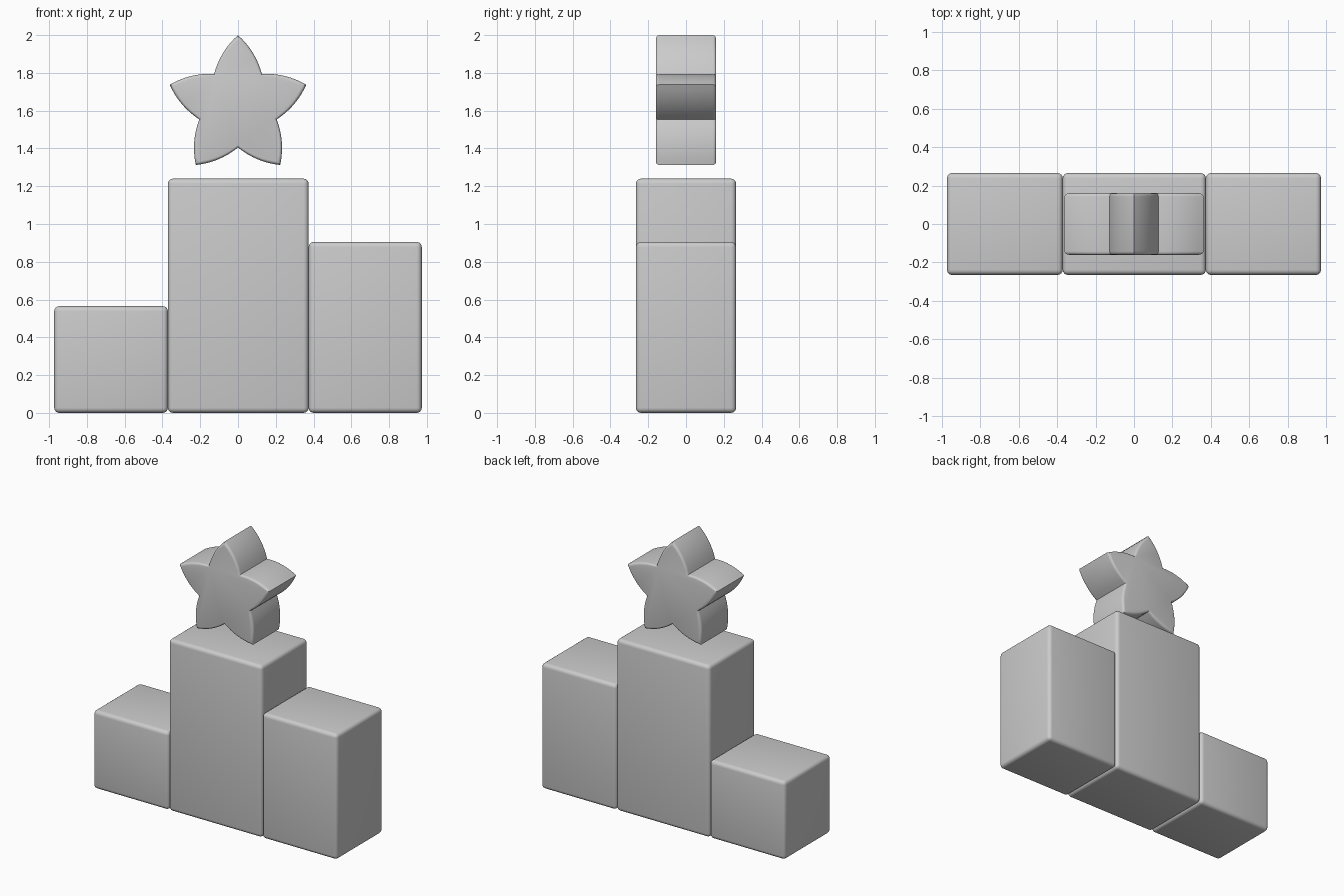
import bpy, bmesh
from math import sin, cos, pi
from mathutils import Vector

if "Cube" in bpy.data.objects:
    bpy.data.objects.remove(bpy.data.objects["Cube"])


def make_object(name, bm):
    bmesh.ops.recalc_face_normals(bm, faces=bm.faces)
    mesh = bpy.data.meshes.new(name)
    bm.to_mesh(mesh)
    bm.free()
    ob = bpy.data.objects.new(name, mesh)
    bpy.context.collection.objects.link(ob)
    return ob


def smooth(ob, angle):
    bpy.ops.object.select_all(action='DESELECT')
    ob.select_set(True)
    bpy.context.view_layer.objects.active = ob
    bpy.ops.object.shade_smooth_by_angle(angle=angle)


# Podium blocks with softly rounded edges
def block(name, x0, x1, height, half_depth=0.265):
    bm = bmesh.new()
    bmesh.ops.create_cube(bm, size=1)
    for v in bm.verts:
        v.co = ((x0 + x1) / 2 + v.co.x * (x1 - x0),
                v.co.y * 2 * half_depth, (v.co.z + 0.5) * height)
    bmesh.ops.bevel(bm, geom=bm.edges[:], offset=0.027, segments=4,
                    profile=0.5, affect='EDGES')
    smooth(make_object(name, bm), 0.6)


block("podium_third_place", -0.973, -0.371, 0.565)
block("podium_first_place", -0.371, 0.374, 1.24)
block("podium_second_place", 0.374, 0.973, 0.905)


# Star outline: bulging sides between blunt tips and inner corners
def star_outline(tip_r=0.38, inner_r=0.215, bulge=0.018, steps=8):
    pts = []
    polar = lambda r, a: Vector((r * sin(a), r * cos(a)))
    for k in range(10):
        a0, a1 = k * pi / 5, (k + 1) * pi / 5
        r0, r1 = (tip_r, inner_r) if k % 2 == 0 else (inner_r, tip_r)
        p, q = polar(r0, a0), polar(r1, a1)
        d = (q - p).normalized()
        out = Vector((-d.y, d.x))
        for i in range(steps):
            t = i / steps
            pts.append(p.lerp(q, t) + out * bulge * 4 * t * (1 - t))
    return pts


# Star body: outline lofted front to back with rounded rims
outline = star_outline()
half, rim, shrink, n = 0.16, 0.018, 0.065, 4
section = [(half - rim * (1 - cos(i * pi / 2 / n)),
            1 - shrink * (1 - sin(i * pi / 2 / n))) for i in range(n + 1)]
section = [(-half + rim * (1 - cos(i * pi / 2 / n)),
            1 - shrink * (1 - sin(i * pi / 2 / n))) for i in range(n + 1)] + section[::-1]
bm = bmesh.new()
rings = [[bm.verts.new((p.x * s, y, 1.62 + p.y * s)) for p in outline]
         for y, s in section]
for a, b in zip(rings, rings[1:]):
    for i in range(len(a)):
        j = (i + 1) % len(a)
        bm.faces.new((a[i], a[j], b[j], b[i]))
bm.faces.new(rings[0])
bm.faces.new(rings[-1])
smooth(make_object("star", bm), 0.6)
